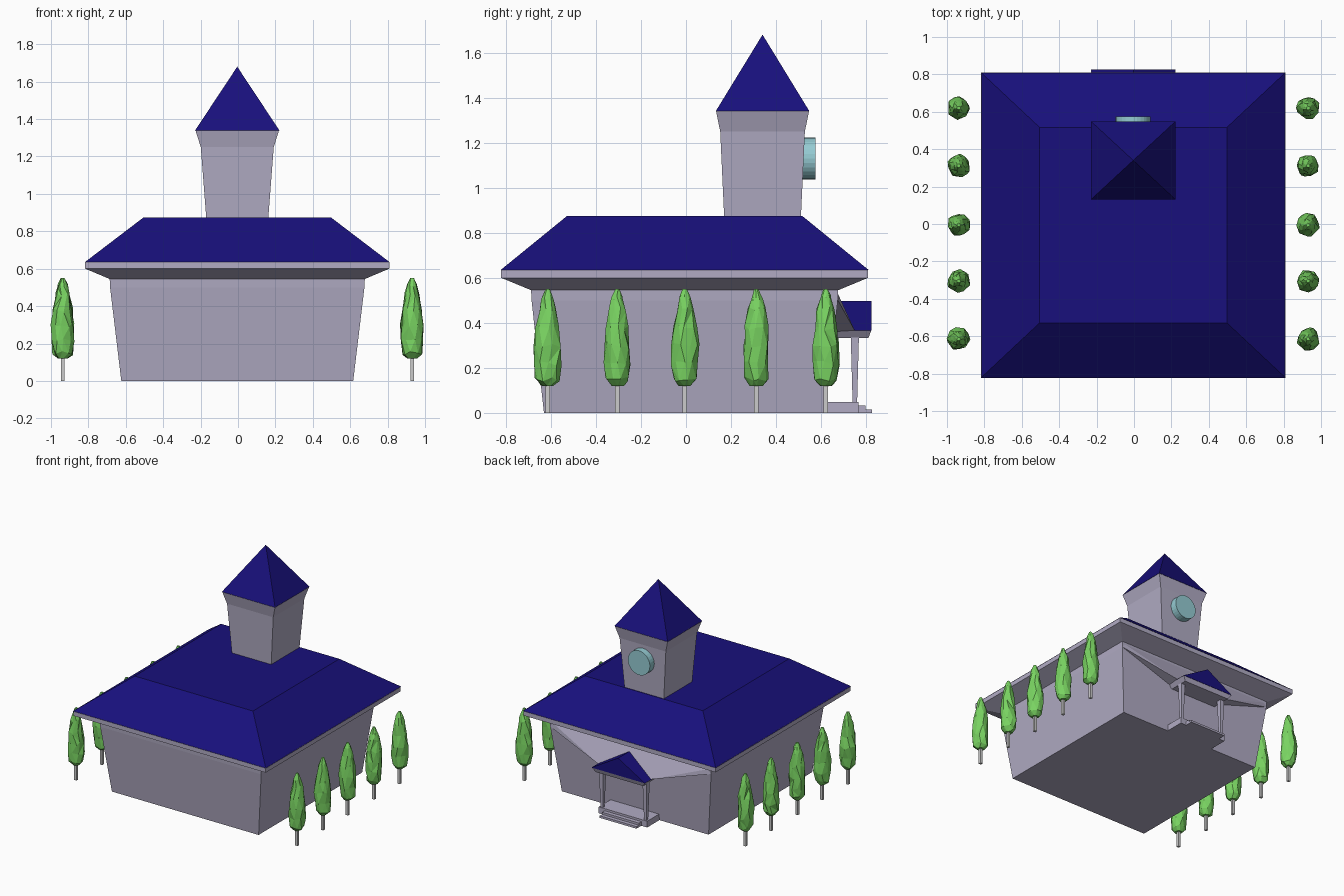
import bpy, bmesh, math, random
from mathutils import Matrix

if "Cube" in bpy.data.objects:
    bpy.data.objects.remove(bpy.data.objects["Cube"])

random.seed(4)


def material(name, rgb):
    m = bpy.data.materials.new(name)
    m.diffuse_color = (*rgb, 1)
    m.use_nodes = True
    m.node_tree.nodes["Principled BSDF"].inputs["Base Color"].default_value = m.diffuse_color
    return m


STONE = material("lilac_stone", (0.44, 0.41, 0.55))
NAVY = material("navy_tiles", (0.009, 0.005, 0.2))
LEAF = material("green_leaf", (0.19, 0.65, 0.12))
GLASS = material("teal_glass", (0.3, 0.6, 0.65))


def finish(name, bm, mat=None):
    bmesh.ops.recalc_face_normals(bm, faces=bm.faces)
    me = bpy.data.meshes.new(name)
    bm.to_mesh(me)
    bm.free()
    ob = bpy.data.objects.new(name, me)
    bpy.context.collection.objects.link(ob)
    if mat:
        me.materials.append(mat)
    return ob


def loft(name, loops, mat):
    """Skin a stack of closed point loops and cap both ends."""
    bm = bmesh.new()
    rings = [[bm.verts.new(p) for p in loop] for loop in loops]
    n = len(rings[0])
    for a, b in zip(rings, rings[1:]):
        for i in range(n):
            j = (i + 1) % n
            bm.faces.new((a[i], a[j], b[j], b[i]))
    bm.faces.new(rings[0])
    bm.faces.new(rings[-1])
    bmesh.ops.remove_doubles(bm, verts=bm.verts, dist=1e-5)
    return finish(name, bm, mat)


def stack(name, levels, cx, cy, mat):
    """Rectangular body from (z, half width x, half depth y) levels."""
    return loft(name, [[(cx + sx * hx, cy + sy * hy, z)
                        for sx, sy in ((-1, -1), (1, -1), (1, 1), (-1, 1))]
                       for z, hx, hy in levels], mat)


def pyramid(name, z0, z1, hx, hy, cx, cy, mat):
    bm = bmesh.new()
    base = [bm.verts.new((cx + sx * hx, cy + sy * hy, z0))
            for sx, sy in ((-1, -1), (1, -1), (1, 1), (-1, 1))]
    top = bm.verts.new((cx, cy, z1))
    bm.faces.new(base)
    for i in range(4):
        bm.faces.new((base[i], base[(i + 1) % 4], top))
    return finish(name, bm, mat)


# Main hall: leaning walls, flared eaves, flat-topped hip roof
stack("hall_walls", [(0, .62, .625), (.5, .68, .68), (.545, .682, .682),
                     (.6, .813, .815), (.637, .813, .815)], -.004, -.006, STONE)
stack("hall_roof", [(.635, .815, .817), (.875, .5, .522)], -.004, -.006, NAVY)

# Tower with flared top and pyramid roof
stack("tower_walls", [(.86, .165, .17), (1.25, .195, .188), (1.342, .224, .207)],
      -.004, .34, STONE)
pyramid("tower_roof", 1.34, 1.68, .225, .208, -.004, .34, NAVY)

# Round clock on the back of the tower
bm = bmesh.new()
bmesh.ops.create_cone(bm, cap_ends=True, segments=28, radius1=.093, radius2=.093,
                      depth=.065, matrix=Matrix.Translation((-.005, .543, 1.13))
                      @ Matrix.Rotation(math.pi / 2, 4, 'X'))
finish("clock", bm, GLASS)

# Sloping canopy wings running from the wall corners down to the porch
bm = bmesh.new()
for s in (-1, 1):
    for p in ((.68, .67, .54), (.68, .675, .5), (.22, .75, .365), (.22, .65, .36)):
        bm.verts.new((s * p[0] - .004, p[1], p[2]))
bmesh.ops.convex_hull(bm, input=bm.verts)
finish("porch_canopy", bm, STONE)

# Porch: gable roof, flared beam, two tapered columns
loft("porch_roof", [[(-.23, y, .365), (.222, y, .365), (-.004, y, .497)]
                    for y in (.655, .825)], NAVY)
stack("porch_beam", [(.332, .2, .075), (.366, .225, .088)], -.004, .735, STONE)
for side, x in (("left", -.188), ("right", .18)):
    stack(f"porch_column_{side}", [(.045, .01, .01), (.335, .018, .018)],
          x, .75, STONE)

# Porch platform and steps
for name, half, back, front, top in (("porch_platform", .205, .6, .767, .048),
                                     ("upper_step", .155, .74, .797, .032),
                                     ("lower_step", .155, .74, .826, .016)):
    hy = (front - back) / 2
    stack(name, [(0, half, hy), (top, half, hy)], -.004, back + hy, STONE)

# Rows of low-poly trees along both sides
CROWN = [(.12, .028), (.15, .054), (.22, .06), (.3, .061), (.38, .053),
         (.46, .039), (.51, .027), (.55, .01)]
for side, x in (("left", -.937), ("right", .931)):
    for k, y in enumerate((-.615, -.305, -.005, .312, .62)):
        stack(f"trunk_{side}_{k}", [(0, .01, .01), (.16, .01, .01)], x, y, None)
        loops = []
        for i, (z, r) in enumerate(CROWN):
            loop = []
            for j in range(9):
                a = (j + .5 * (i % 2)) * math.tau / 9 + random.uniform(-.15, .15)
                rr = r * random.uniform(.85, 1.08)
                dz = random.uniform(-.012, .012) if 0 < i < len(CROWN) - 1 else 0
                loop.append((x + rr * math.cos(a), y + rr * math.sin(a), z + dz))
            loops.append(loop)
        crown = loft(f"tree_crown_{side}_{k}", loops, LEAF)
        bm = bmesh.new()
        bm.from_mesh(crown.data)
        bmesh.ops.triangulate(bm, faces=bm.faces)
        bm.to_mesh(crown.data)
        bm.free()
